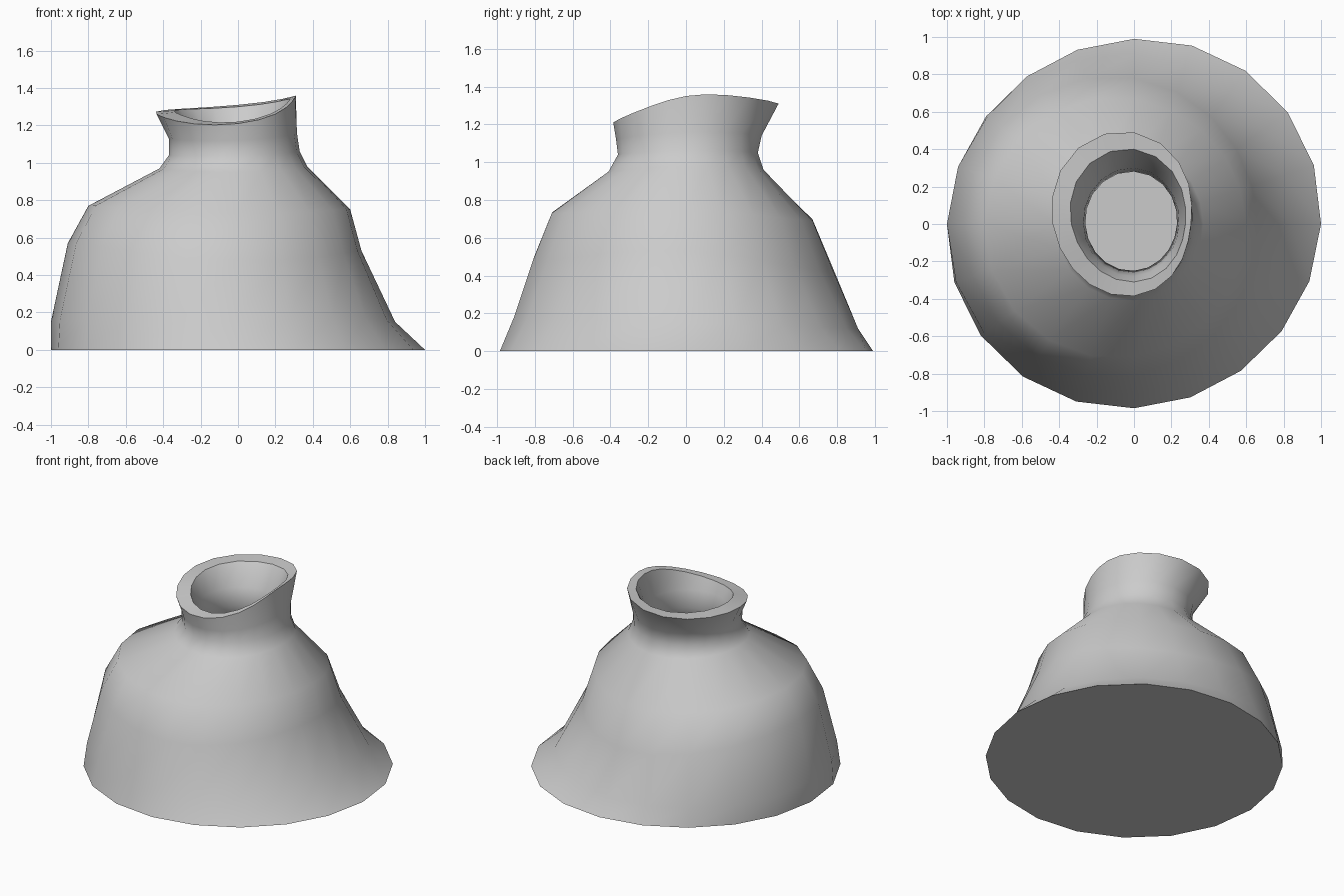
import bpy, bmesh
from math import cos, sin, pi

if "Cube" in bpy.data.objects:
    bpy.data.objects.remove(bpy.data.objects["Cube"])

SIDES = 20

def blend(v, a, diag=0.0):
    """Smoothly blend the values given at +x, +y, -x, -y around the axis."""
    px, py, nx, ny = v
    return (sum(v) / 4 + (px - nx) / 2 * cos(a) + (py - ny) / 2 * sin(a)
            + (px + nx - py - ny) / 4 * cos(2 * a) + diag * sin(2 * a))

# Outer wall: (radii, heights, diagonal term), each at +x, +y, -x, -y
outer = [
    ((1.00, .99, 1.00, .985), (0, 0, 0, 0), .02),
    ((.84, .91, 1.00, .91), (.15, .12, .15, .18), .01),
    ((.66, .78, .91, .81), (.53, .42, .57, .48), 0),
    ((.60, .67, .80, .71), (.75, .69, .77, .73), 0),
    ((.37, .41, .42, .41), (.98, .96, .97, .95), 0),
    ((.33, .38, .37, .36), (1.06, 1.05, 1.04, 1.04), 0),
    ((.315, .40, .37, .37), (1.16, 1.14, 1.13, 1.12), 0),
    ((.305, .49, .435, .385), (1.35, 1.31, 1.26, 1.21), -.01),
]
# Inner wall: lip, neck, then the hollow body down to the floor
inner = [
    ((.275, .40, .335, .31), (1.335, 1.30, 1.27, 1.22), -.01),
    ((.24, .30, .27, .28), (1.16, 1.15, 1.15, 1.14), 0),
    ((.23, .28, .26, .25), (1.04, 1.03, 1.02, 1.02), 0),
    ((.30, .32, .34, .33), (.91, .89, .89, .87), 0),
    ((.50, .57, .71, .61), (.71, .65, .70, .68), 0),
    ((.57, .68, .81, .71), (.51, .40, .55, .46), 0),
    ((.76, .82, .89, .81), (.12, .10, .13, .14), 0),
    ((.80, .84, .88, .84), (.09, .09, .09, .09), 0),
]

bm = bmesh.new()
rings = []
for radii, heights, d in outer + inner:
    ring = []
    for i in range(SIDES):
        a = 2 * pi * i / SIDES
        r = blend(radii, a, d)
        ring.append(bm.verts.new((r * cos(a), r * sin(a), blend(heights, a))))
    rings.append(ring)
for lo, hi in zip(rings, rings[1:]):
    for i in range(SIDES):
        j = (i + 1) % SIDES
        bm.faces.new((lo[i], lo[j], hi[j], hi[i]))
# Flat underside and inside floor
bm.faces.new(rings[0][::-1])
bm.faces.new(rings[-1])
bmesh.ops.recalc_face_normals(bm, faces=bm.faces)

mesh = bpy.data.meshes.new("pot_body")
bm.to_mesh(mesh)
bm.free()
pot = bpy.data.objects.new("pot_body", mesh)
bpy.context.collection.objects.link(pot)
bpy.context.view_layer.objects.active = pot
pot.select_set(True)
bpy.ops.object.shade_smooth_by_angle(angle=0.75)
